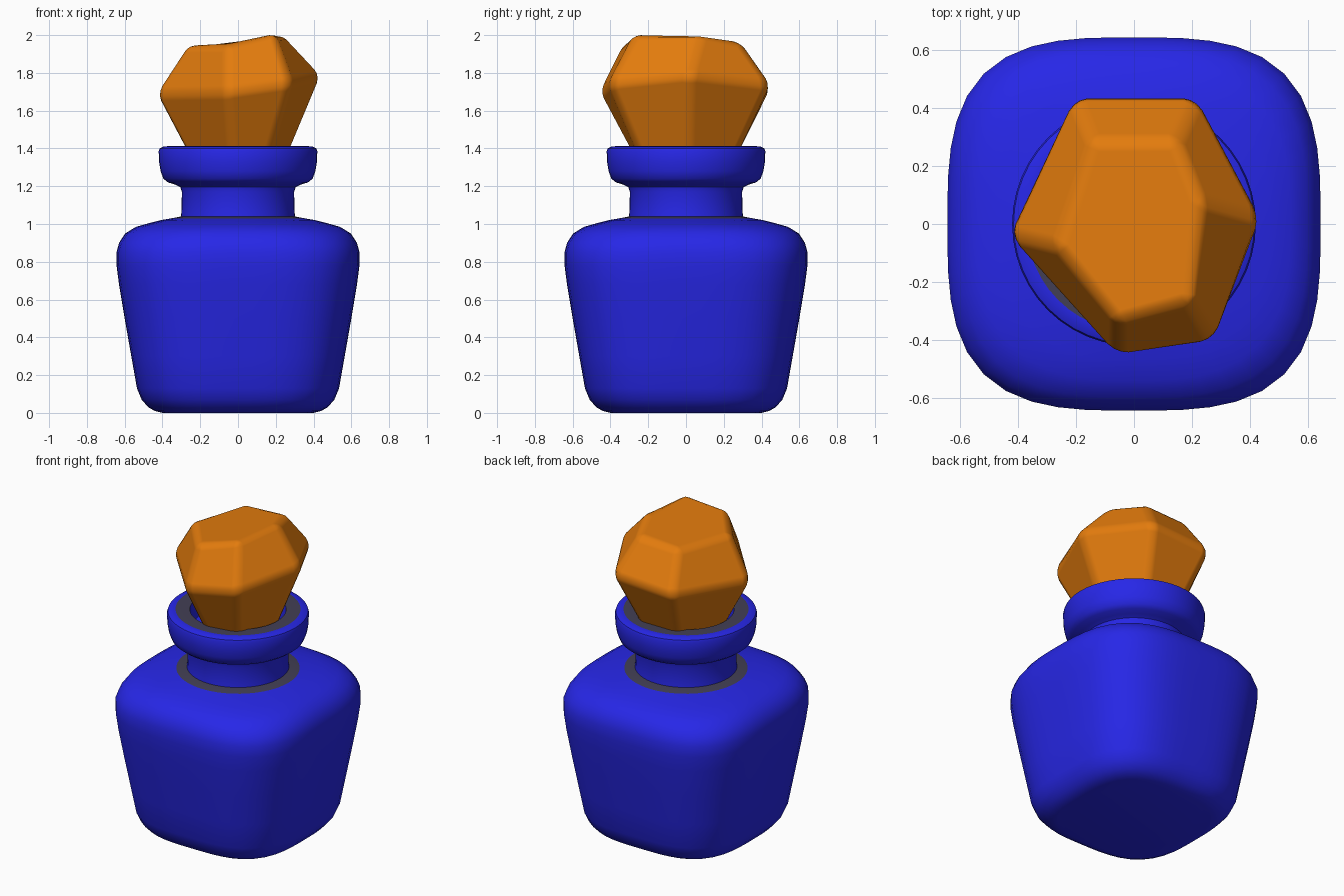
import bpy, bmesh, math

cube = bpy.data.objects.get("Cube")
if cube:
    bpy.data.objects.remove(cube)


def material(name, rgb):
    m = bpy.data.materials.new(name)
    m.use_nodes = True
    m.diffuse_color = (*rgb, 1)
    m.node_tree.nodes["Principled BSDF"].inputs["Base Color"].default_value = (*rgb, 1)
    return m


BLUE = material("blue glass", (0.02, 0.02, 0.8))
GREY = material("dark grey", (0.055, 0.05, 0.09))
ORANGE = material("orange stopper", (0.77, 0.2, 0.004))


def ring(z, r, n=2, sides=48):
    # Superellipse: n = 2 is a circle, larger n is squarer
    pts = []
    for i in range(sides):
        a = 2 * math.pi * i / sides
        c, s = math.cos(a), math.sin(a)
        k = r / (abs(c) ** n + abs(s) ** n) ** (1 / n)
        pts.append((k * c, k * s, z))
    return pts


def loft(name, rings, mats, grey_rows=(), angle=40):
    bm = bmesh.new()
    rows = [[bm.verts.new(p) for p in r] for r in rings]
    bm.faces.new(rows[0][::-1])
    bm.faces.new(rows[-1])
    for j, (a, b) in enumerate(zip(rows, rows[1:])):
        for i in range(len(a)):
            k = (i + 1) % len(a)
            f = bm.faces.new((a[i], a[k], b[k], b[i]))
            f.material_index = int(j in grey_rows)
    bmesh.ops.recalc_face_normals(bm, faces=bm.faces)
    me = bpy.data.meshes.new(name)
    bm.to_mesh(me)
    bm.free()
    for m in mats:
        me.materials.append(m)
    ob = bpy.data.objects.new(name, me)
    bpy.context.collection.objects.link(ob)
    bpy.ops.object.select_all(action="DESELECT")
    ob.select_set(True)
    bpy.context.view_layer.objects.active = ob
    bpy.ops.object.shade_smooth_by_angle(angle=math.radians(angle))
    return ob


# Rounded square body, narrowing to a circle at the shoulder (z, half width, squareness)
body = [(0, .40, 3.2), (.01, .44, 3.2), (.03, .475, 3.2), (.07, .51, 3.2), (.13, .535, 3.2),
        (.3, .565, 3.2), (.5, .6, 3.2), (.68, .63, 3.2), (.78, .643, 3.2), (.85, .643, 3.2),
        (.9, .63, 3.1), (.95, .597, 3), (.985, .54, 2.8), (1.005, .47, 2.5),
        (1.02, .41, 2.2), (1.028, .365, 2), (1.04, .30, 2)]
loft("bottle_body", [ring(*p) for p in body], [BLUE, GREY], grey_rows=[len(body) - 2])

# Neck with a rolled rim and a shallow opening (z, radius)
neck = [(1.02, .305), (1.06, .30), (1.17, .297), (1.195, .305), (1.208, .33), (1.22, .37),
        (1.24, .395), (1.28, .41), (1.33, .418), (1.385, .42), (1.4, .415), (1.41, .395),
        (1.412, .37), (1.41, .285), (1.36, .275), (1.3, .27)]
loft("neck_and_rim", [ring(*p) for p in neck], [BLUE, GREY], grey_rows=[12])

# Irregular six-sided gem stopper
girdle = [(-.44, -.04, 1.69), (-.06, -.46, 1.695), (.28, -.41, 1.745),
          (.445, .02, 1.79), (.22, .445, 1.74), (-.21, .445, 1.715)]
table = [(-.27, -.08, 1.945), (-.06, -.34, 1.945), (.2, -.27, 2.01),
         (.23, .08, 2.005), (.15, .29, 1.96), (-.15, .29, 1.95)]
base = [(x * .58, y * .58, 1.34) for x, y, z in girdle]
gem = loft("gem_stopper", [base, girdle, table], [ORANGE], angle=60)
bevel = gem.modifiers.new("soft edges", "BEVEL")
bevel.width = .04
bevel.segments = 3
bevel.limit_method = "NONE"
bevel.harden_normals = True
# Keep the smoothing step after the bevel
gem.modifiers.move(len(gem.modifiers) - 1, 0)
